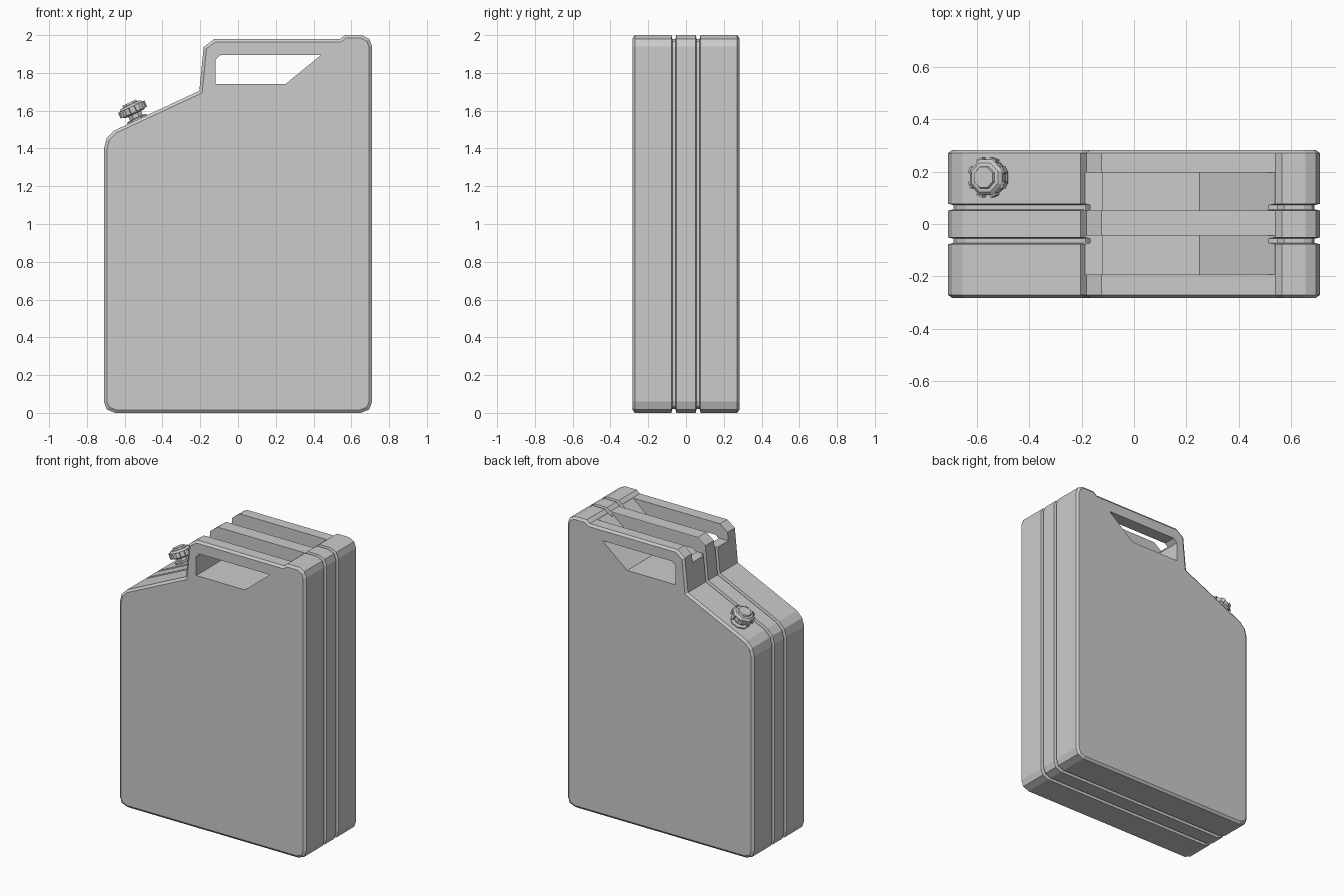
import bpy, bmesh, math
from mathutils import Vector, Matrix

if "Cube" in bpy.data.objects:
    bpy.data.objects.remove(bpy.data.objects["Cube"])


def offset(poly, d):
    """Move every edge of a counter-clockwise outline inwards by d."""
    out = []
    for i, p in enumerate(poly):
        p = Vector(p)
        e1 = (p - Vector(poly[i - 1])).normalized()
        e2 = (Vector(poly[(i + 1) % len(poly)]) - p).normalized()
        n1, n2 = Vector((-e1.y, e1.x)), Vector((-e2.y, e2.x))
        out.append(p + (n1 + n2) * d / (1 + n1.dot(n2)))
    return out


def make(name, bm):
    bmesh.ops.recalc_face_normals(bm, faces=bm.faces)
    me = bpy.data.meshes.new(name)
    bm.to_mesh(me)
    bm.free()
    ob = bpy.data.objects.new(name, me)
    bpy.context.collection.objects.link(ob)
    return ob


def loft(name, rings):
    """Skin a list of closed rings and cap both ends."""
    bm = bmesh.new()
    vs = [[bm.verts.new(c) for c in r] for r in rings]
    n = len(vs[0])
    for a, b in zip(vs, vs[1:]):
        for i in range(n):
            j = (i + 1) % n
            bm.faces.new((a[i], a[j], b[j], b[i]))
    bm.faces.new(vs[0])
    bm.faces.new(vs[-1])
    return make(name, bm)


def side_loft(name, poly, sections):
    return loft(name, [[(p[0], y, p[1]) for p in offset(poly, d)] for y, d in sections])


def cut(target, cutter):
    m = target.modifiers.new("cut", 'BOOLEAN')
    m.operation, m.solver, m.object = 'DIFFERENCE', 'EXACT', cutter
    bpy.context.view_layer.objects.active = target
    bpy.ops.object.modifier_apply(modifier=m.name)
    bpy.data.objects.remove(cutter)


# Can body: side outline swept across the width, bevelled rims and two grooves
outline = [(-0.65, 0), (0.65, 0), (0.695, 0.018), (0.71, 0.06),
           (0.71, 1.94), (0.695, 1.98), (0.655, 2.0), (0.565, 2.0), (0.541, 1.98),
           (-0.125, 1.98), (-0.182, 1.937), (-0.205, 1.705),
           (-0.655, 1.495), (-0.695, 1.455), (-0.71, 1.40),
           (-0.71, 0.06), (-0.695, 0.018)]
half = [(0.283, 0.016), (0.271, 0), (0.077, 0), (0.072, 0.02), (0.056, 0.02), (0.051, 0)]
sections = [(-y, d) for y, d in half] + half[::-1]
body = side_loft("can_body", outline, sections)

# Hand opening through the whole width
hole = [(-0.12, 1.74), (0.25, 1.74), (0.44, 1.895), (-0.092, 1.895), (-0.12, 1.87)]
cut(body, side_loft("hole_cutter", hole, [(-0.5, 0), (0.5, 0)]))

# Two slots that leave three handle bars
slot = [(-0.119, 1.742), (0.248, 1.742), (0.684, 2.1), (-0.3, 2.1), (-0.3, 1.88), (-0.119, 1.88)]
for y0, y1 in ((0.052, 0.197), (-0.192, -0.043)):
    cut(body, side_loft("slot_cutter", slot, [(y0, 0), (y1, 0)]))

# Screw cap standing square to the sloping shoulder
tilt = math.atan2(1.705 - 1.495, 0.45)
place = Matrix.Translation((-0.533, 0.178, 1.552)) @ Matrix.Rotation(-tilt, 4, 'Y')


def turned(name, profile, sides=8):
    rings = [[(r * math.cos(2 * math.pi * (i + 0.5) / sides),
               r * math.sin(2 * math.pi * (i + 0.5) / sides), z) for i in range(sides)]
             for r, z in profile]
    ob = loft(name, rings)
    ob.data.transform(place)
    return ob


turned("spout_neck", [(0.062, -0.02), (0.062, 0.008), (0.04, 0.012), (0.04, 0.045)])
turned("screw_cap", [(0.058, 0.034), (0.073, 0.042), (0.073, 0.076), (0.06, 0.088),
                     (0.046, 0.09), (0.042, 0.1)])

# Grip ribs on the cap corners
bm = bmesh.new()
for i in range(8):
    a = 2 * math.pi * (i + 0.5) / 8
    m = (place @ Matrix.Rotation(a, 4, 'Z') @ Matrix.Translation((0.07, 0, 0.059))
         @ Matrix.Diagonal((0.016, 0.026, 0.034, 1)))
    bmesh.ops.create_cube(bm, size=1, matrix=m)
make("cap_ribs", bm)
